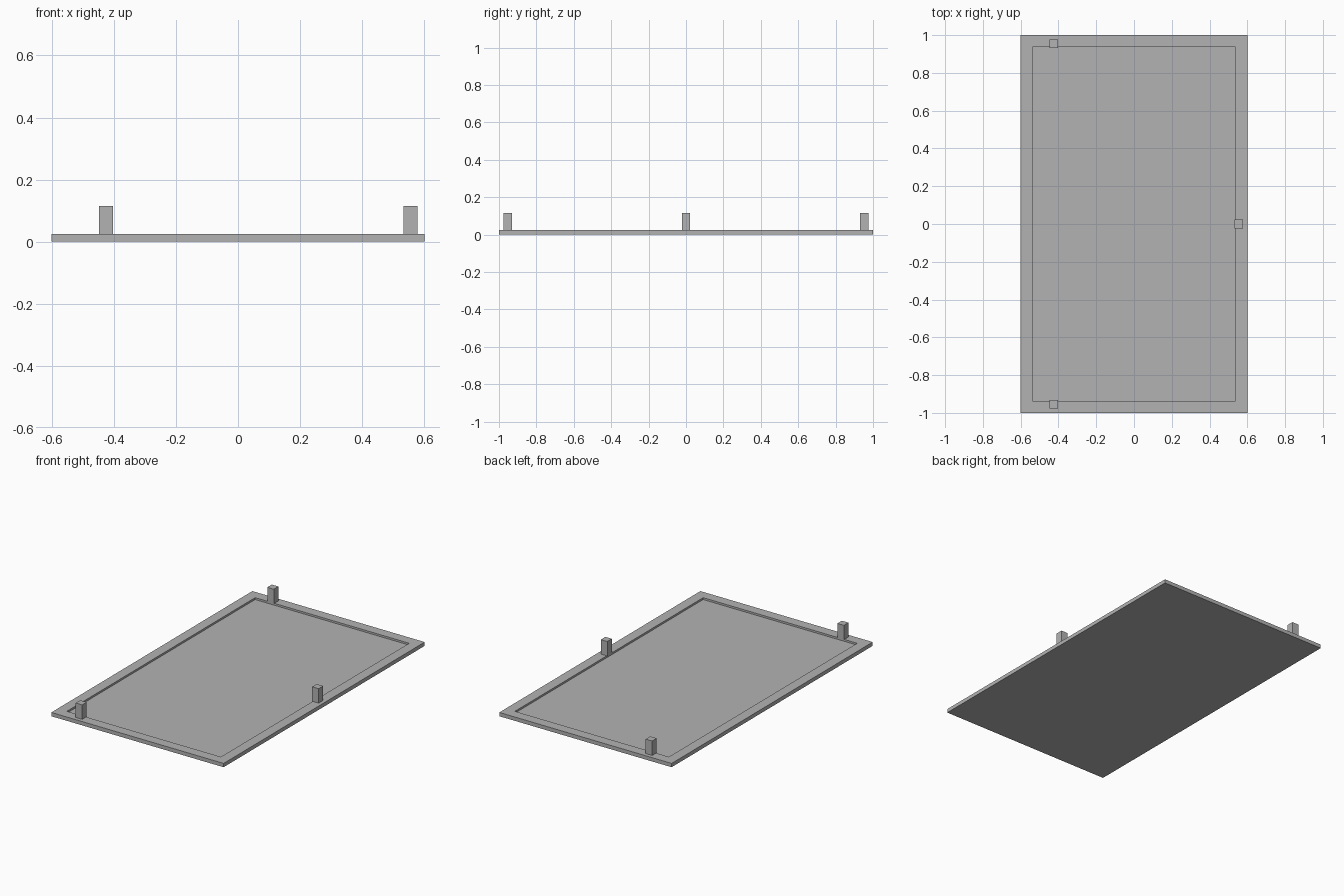
import bpy
import bmesh
from mathutils import Matrix, Vector

cube = bpy.data.objects.get("Cube")
if cube:
    bpy.data.objects.remove(cube, do_unlink=True)

GREY = (0.45, 0.45, 0.45, 1)
grey = bpy.data.materials.new("plain grey")
grey.use_nodes = True
grey.diffuse_color = GREY
grey.node_tree.nodes["Principled BSDF"].inputs["Base Color"].default_value = GREY

TOP = 0.024      # rim height
DEPTH = 0.012    # recess depth
BORDER = 0.09    # rim width


def box(name, size, centre, recess=False):
    """Flat-shaded box, optionally with a recessed top panel."""
    bm = bmesh.new()
    bmesh.ops.create_cube(bm, size=1,
                          matrix=Matrix.Translation(centre) @ Matrix.Diagonal((*size, 1)))
    if recess:
        bm.normal_update()
        panel = max(bm.faces, key=lambda f: f.normal.z)
        bmesh.ops.inset_individual(bm, faces=[panel], thickness=BORDER)
        # straight walls down to the sunken floor
        floor = bmesh.ops.extrude_discrete_faces(bm, faces=[panel])["faces"][0]
        bmesh.ops.translate(bm, verts=floor.verts[:], vec=Vector((0, 0, -DEPTH)))
    mesh = bpy.data.meshes.new(name)
    bm.to_mesh(mesh)
    bm.free()
    mesh.materials.append(grey)
    obj = bpy.data.objects.new(name, mesh)
    bpy.context.collection.objects.link(obj)
    return obj


# Shallow tray with a raised rim
box("tray", (1.2, 2, TOP), (0, 0, TOP / 2), recess=True)

# Three square pegs standing on the rim
PEG = 0.045
PEG_HEIGHT = 0.091
for name, x, y in (("front_peg", -0.425, -0.953),
                   ("back_peg", -0.425, 0.953),
                   ("left_peg", 0.555, 0)):
    box(name, (PEG, PEG, PEG_HEIGHT), (x, y, TOP + PEG_HEIGHT / 2))
